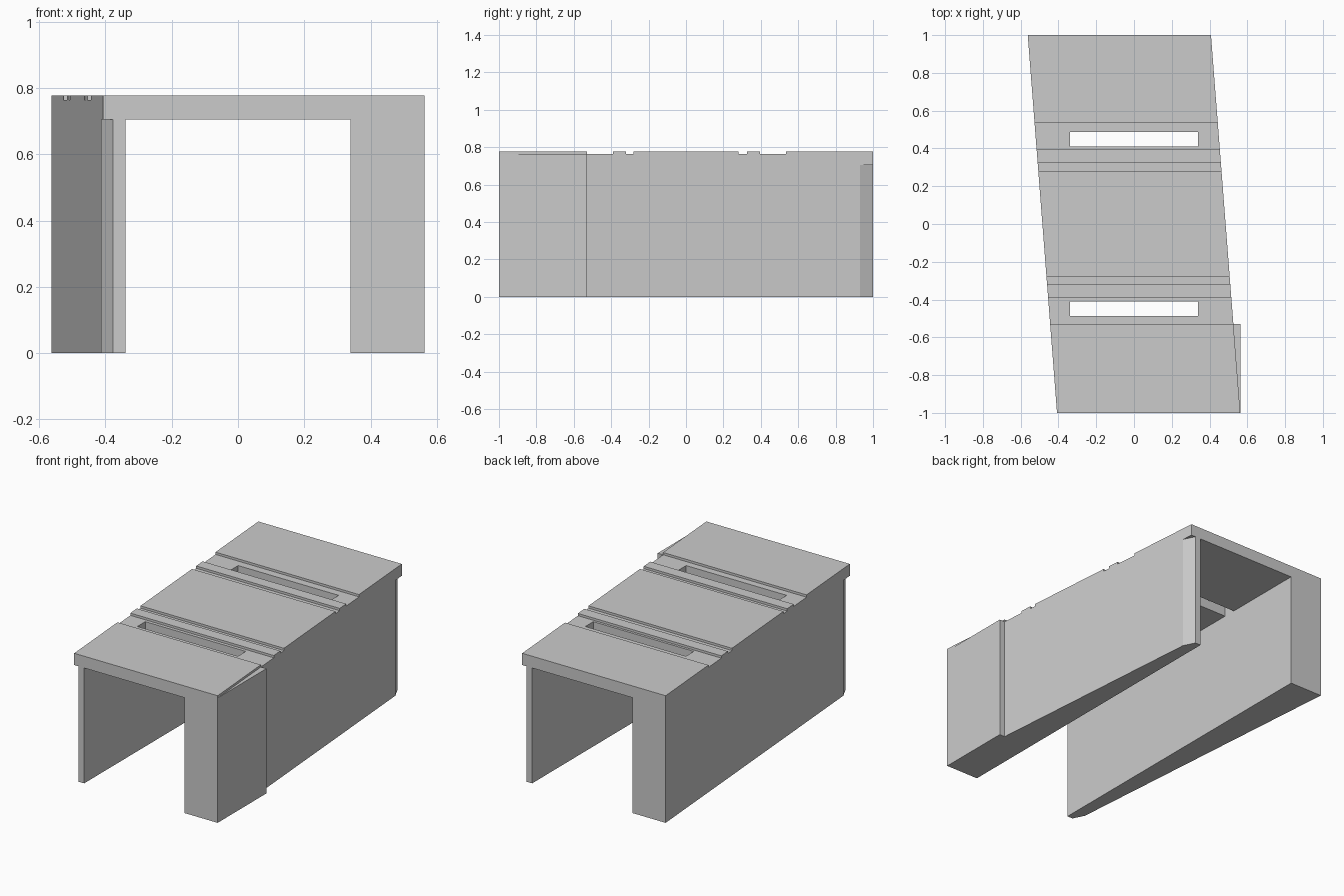
import bpy, bmesh

if "Cube" in bpy.data.objects:
    bpy.data.objects.remove(bpy.data.objects["Cube"])

TOP, FLOOR, UNDER = 0.777, 0.763, 0.705   # deck top, groove floor, deck underside
INNER = 0.34                              # half width of the opening


def edge(y, side):
    """Skewed side edge of the deck at a given y."""
    return side * 0.485 - 0.0775 * y


def finish(name, bm):
    bmesh.ops.recalc_face_normals(bm, faces=bm.faces)
    mesh = bpy.data.meshes.new(name)
    bm.to_mesh(mesh)
    bm.free()
    obj = bpy.data.objects.new(name, mesh)
    bpy.context.collection.objects.link(obj)
    return obj


def loft(name, ring_a, ring_b):
    """Closed solid between two matching outlines."""
    bm = bmesh.new()
    a = [bm.verts.new(p) for p in ring_a]
    b = [bm.verts.new(p) for p in ring_b]
    bm.faces.new(a)
    bm.faces.new(b[::-1])
    for i in range(len(a)):
        j = (i + 1) % len(a)
        bm.faces.new((a[i], b[i], b[j], a[j]))
    return finish(name, bm)


def prism(name, outline, z0, z1):
    return loft(name, [(x, y, z0) for x, y in outline],
                [(x, y, z1) for x, y in outline])


# Deck: grooved side profile stretched between the two skewed edges
profile = [(-1, UNDER), (-1, TOP)]
for y0, y1 in [(-0.53, -0.39), (-0.32, -0.28), (0.28, 0.325), (0.395, 0.535)]:
    profile += [(y0, TOP), (y0, FLOOR), (y1, FLOOR), (y1, TOP)]
profile += [(1, TOP), (1, UNDER)]
deck = loft("deck", [(edge(y, -1), y, z) for y, z in profile],
            [(edge(y, 1), y, z) for y, z in profile])

# Through slots in the two wide grooves
for side in (-1, 1):
    ys = sorted((side * 0.41, side * 0.487))
    box = [(-INNER, ys[0]), (INNER, ys[0]), (INNER, ys[1]), (-INNER, ys[1])]
    cutter = prism("slot_cutter", box, 0.6, 0.9)
    cutter.hide_render = True
    cutter.hide_set(True)
    mod = deck.modifiers.new("slot", 'BOOLEAN')
    mod.operation = 'DIFFERENCE'
    mod.solver = 'EXACT'
    mod.object = cutter

# Left wall: tapered, with a chamfered thin front end
left = [(-INNER, -1), (-0.378, -1), (edge(-0.93, -1), -0.93),
        (edge(1, -1), 1), (-INNER, 1)]
prism("left_wall", left, 0, UNDER)

# Right wall: the left one turned half way round, plus a square front pier
X, PIER = edge(-1, 1), -0.53
right = [(INNER, 1), (0.378, 1), (edge(0.93, 1), 0.93),
         (edge(PIER, 1), PIER), (X, PIER), (X, -1), (INNER, -1)]
prism("right_wall", right, 0, UNDER)

# Wedge where the pier rises beside the skewed deck
prism("pier_ledge", [(X, -1), (X, PIER), (edge(PIER, 1), PIER)], UNDER, FLOOR)
